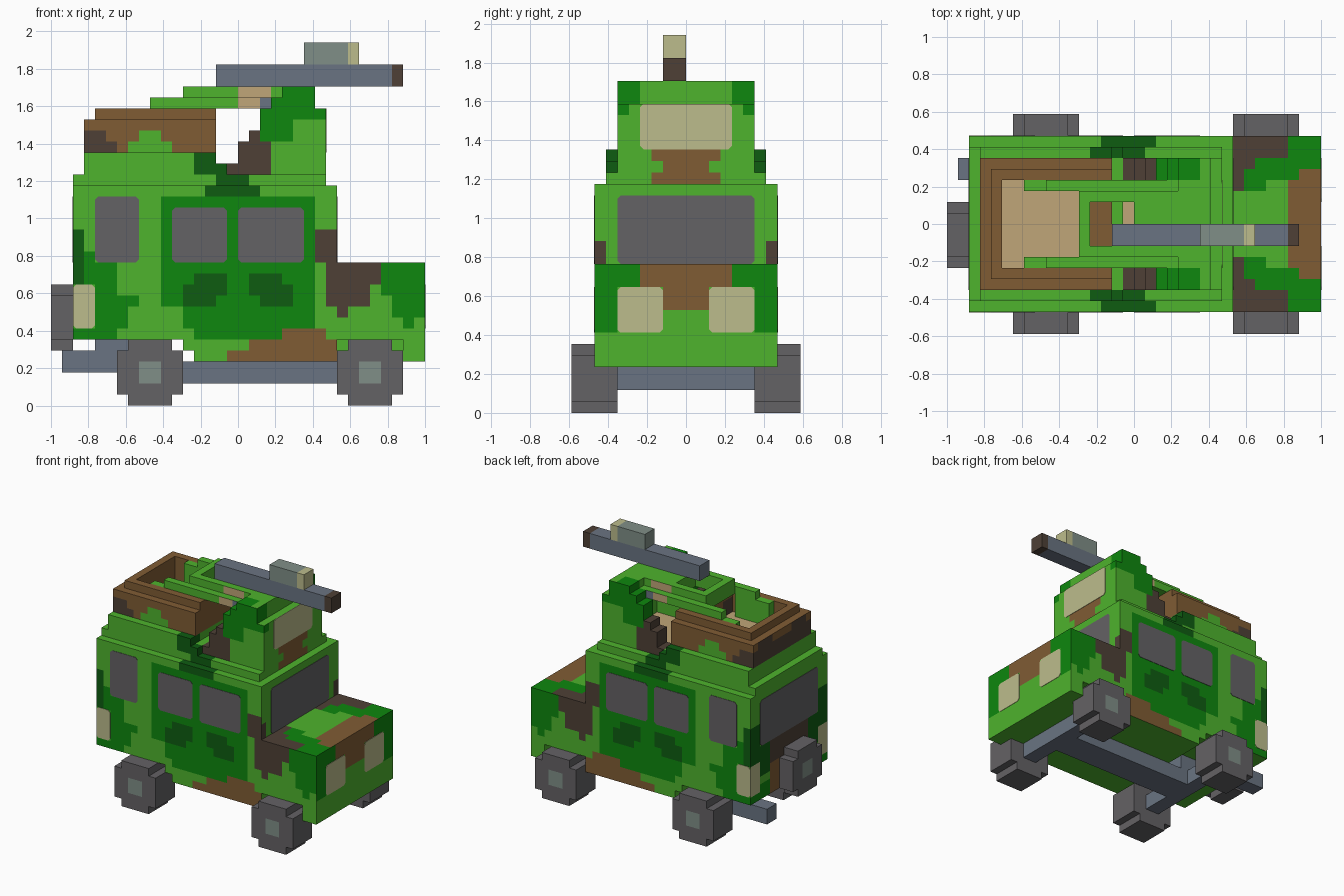
import bpy, bmesh
from itertools import product
from mathutils import Vector

UNIT = 1 / 17   # one block edge; the model is 34 blocks long

cube = bpy.data.objects.get("Cube")
if cube:
    bpy.data.objects.remove(cube)

# Flat colours
PALETTE = {
    "light green": "4eb32d", "mid green": "0e870e", "dark green": "0e5c11",
    "brown": "805c34", "dark brown": "4e4036", "rubber grey": "646265",
    "slate": "6a7482", "pale grey": "808f87", "cream": "bcbc8c", "tan": "c0a678",
}
MATS = {}


def linear(pair):
    c = int(pair, 16) / 255
    return c / 12.92 if c < 0.04 else ((c + 0.055) / 1.055) ** 2.4


for label, code in PALETTE.items():
    mat = bpy.data.materials.new(label)
    mat.use_nodes = True
    rgba = tuple(linear(code[i:i + 2]) for i in (0, 2, 4)) + (1.0,)
    mat.diffuse_color = rgba
    bsdf = next(n for n in mat.node_tree.nodes if n.type == 'BSDF_PRINCIPLED')
    bsdf.inputs["Base Color"].default_value = rgba
    bsdf.inputs["Roughness"].default_value = 0.9
    MATS[label] = mat

# Face direction test and the two coordinates a paint patch is measured in
SIDES = {
    "side": (lambda n: abs(n.y) > .5, lambda c: (c.x, c.z)),
    "nose": (lambda n: n.x > .5, lambda c: (abs(c.y), c.z)),
    "tail": (lambda n: n.x < -.5, lambda c: (abs(c.y), c.z)),
    "top": (lambda n: n.z > .5, lambda c: (c.x, abs(c.y))),
}


def cells(boxes):
    found = set()
    for x0, x1, y0, y1, z0, z1 in boxes:
        found.update(product(range(x0, x1), range(y0, y1), range(z0, z1)))
    return found


def both(x0, x1, y0, y1, z0, z1):
    """The same box on the left and on the right."""
    return [(x0, x1, y0, y1, z0, z1), (x0, x1, -y1, -y0, z0, z1)]


def finish(name, bm, labels):
    mesh = bpy.data.meshes.new(name)
    bm.to_mesh(mesh)
    bm.free()
    for label in labels:
        mesh.materials.append(MATS[label])
    obj = bpy.data.objects.new(name, mesh)
    bpy.context.collection.objects.link(obj)
    return obj


def build(name, colour, add, cut=(), paint=()):
    """Blocky solid; paint is a list of (side, colour, patches)."""
    solid = cells(add) - cells(cut)
    bm = bmesh.new()
    corners = {}
    for cell in solid:
        base = Vector(cell)
        for axis, sign in product(range(3), (-1, 1)):
            step = Vector([sign if i == axis else 0 for i in range(3)])
            if tuple(int(v) for v in base + step) in solid:
                continue
            u, v = Vector((0, 0, 0)), Vector((0, 0, 0))
            u[(axis + 1) % 3] = v[(axis + 2) % 3] = 1
            start = base + step if sign > 0 else base
            loop = [start, start + u, start + u + v, start + v]
            keys = [tuple(p) for p in (loop if sign > 0 else loop[::-1])]
            for k in keys:
                if k not in corners:
                    corners[k] = bm.verts.new(k)
            bm.faces.new([corners[k] for k in keys])
    bm.normal_update()
    labels = [colour]
    for side, label, patches in paint:
        if label not in labels:
            labels.append(label)
        facing, flat = SIDES[side]
        for f in bm.faces:
            if facing(f.normal):
                a, b = flat(f.calc_center_median())
                if any(p < a < q and r < b < s for p, q, r, s in patches):
                    f.material_index = labels.index(label)
    bmesh.ops.dissolve_limit(bm, angle_limit=.01, verts=bm.verts[:],
                             edges=bm.edges[:], delimit={'MATERIAL'})
    bmesh.ops.scale(bm, vec=(UNIT,) * 3, verts=bm.verts[:])
    return finish(name, bm, labels)


def plate(name, colour, axis, at, sign, u0, u1, v0, v1):
    """Thin pane with clipped corners; u is x or y, v is z."""
    c, bm = .3, bmesh.new()
    outline = [(u0 + c, v0), (u1 - c, v0), (u1, v0 + c), (u1, v1 - c),
               (u1 - c, v1), (u0 + c, v1), (u0, v1 - c), (u0, v0 + c)]
    pts = [(at, u, v) if axis == "x" else (u, at, v) for u, v in outline]
    face = bm.faces.new([bm.verts.new(Vector(p) * UNIT) for p in pts])
    out = bmesh.ops.extrude_face_region(bm, geom=[face])["geom"]
    shift = Vector((sign, 0, 0) if axis == "x" else (0, sign, 0)) * .003
    bmesh.ops.translate(bm, vec=shift, verts=[g for g in out if isinstance(g, bmesh.types.BMVert)])
    bmesh.ops.recalc_face_normals(bm, faces=bm.faces[:])
    finish(name, bm, [colour])


# Main body with doors and camouflage
build("cabin_body", "light green",
      [(-15, 9, -8, 8, 6, 20), (-4, 9, -8, 8, 4, 6), (-5, -4, -8, 8, 5, 6)],
      paint=[
          ("side", "mid green", [(-7, 7, 9, 19), (-5, 7, 7, 9), (-4, 7, 6, 7),
                                 (-15, -11, 6, 7), (-13, -10, 7, 9), (-13, -9, 9, 10),
                                 (-13, -11, 10, 13), (-15, -13, 11, 13), (-14, -13, 13, 14)]),
          ("side", "dark green", [(-4, -1, 10, 12), (-5, -2, 9, 11), (1, 4, 10, 12),
                                  (2, 5, 9, 11), (-3, 2, 19, 20), (-15, -14, 11, 16)]),
          ("side", "dark brown", [(7, 9, 13, 16), (8, 9, 9, 13)]),
          ("side", "brown", [(-1, 9, 4, 5), (1, 9, 5, 6), (4, 8, 6, 7)]),
          ("top", "dark green", [(-3, 2, 7, 8)]),
          ("nose", "dark brown", [(7, 8, 13, 15)]),
          ("tail", "dark green", [(6, 8, 11, 16), (4, 8, 9, 13)]),
          ("tail", "mid green", [(3, 8, 6, 8)]),
          ("tail", "dark brown", [(0, 4, 10, 13)]),
          ("tail", "brown", [(0, 4, 6, 10)]),
          ("tail", "cream", [(6, 8, 7, 11)]),
      ])
for s, tag in ((-1, "right"), (1, "left")):
    plate("rear_side_window_" + tag, "rubber grey", "y", 8 * s, s, -13, -9, 13, 19)
    plate("rear_door_window_" + tag, "rubber grey", "y", 8 * s, s, -6, -1, 13, 18)
    plate("front_door_window_" + tag, "rubber grey", "y", 8 * s, s, 0, 6, 13, 18)
    plate("tail_lamp_" + tag, "cream", "y", 8 * s, s, -15, -13, 7, 11)
    plate("head_lamp_" + tag, "cream", "x", 17, 1, 4 * s - 2, 4 * s + 2, 7, 11)
plate("windshield", "rubber grey", "x", 9, 1, -6, 6, 13, 19)
plate("rear_window", "rubber grey", "x", -15, -1, -6, 6, 13, 19)

# Hood with wheel arches
build("hood", "light green", [(9, 17, -8, 8, 4, 13)], both(9, 15, 6, 8, 4, 6), [
    ("side", "dark brown", [(9, 13, 11, 13), (8, 12, 9, 11), (9, 10, 8, 9)]),
    ("side", "mid green", [(13, 17, 10, 13), (14, 17, 8, 10), (15, 16, 7, 8)]),
    ("nose", "mid green", [(6, 8, 7, 13), (4, 6, 11, 13)]),
    ("nose", "brown", [(0, 2, 9, 13), (2, 4, 11, 13)]),
    ("top", "dark brown", [(9, 14, 5, 8), (9, 10, 3, 5)]),
    ("top", "mid green", [(11, 14, 4, 6), (10, 12, 3, 5), (14, 17, 4, 8)]),
    ("top", "brown", [(14, 17, 0, 4), (15, 17, 4, 5)]),
])

# Stepped roof deck
build("roof_deck", "light green",
      [(-15, 8, -7, 7, 20, 21), (-14, -2, -7, 7, 21, 23), (-2, -1, -7, 7, 21, 22)],
      paint=[
          ("side", "dark green", [(-4, -1, 21, 23), (-2, 1, 20, 21)]),
          ("top", "dark green", [(-4, 1, 6, 7)]),
          ("nose", "dark green", [(5, 7, 21, 23)]),
          ("top", "tan", [(-1, 7, 0, 4)]),
          ("nose", "brown", [(0, 3, 20, 21)]),
      ])

# Open cargo basket
build("cargo_basket", "brown",
      [(-14, -2, -6, 6, 23, 26), (-13, -2, -5, 5, 26, 27)],
      [(-12, -4, -4, 4, 24, 27)], [
          ("side", "dark brown", [(-14, -11, 23, 24), (-14, -12, 24, 25)]),
          ("side", "light green", [(-10, -6, 23, 24), (-9, -7, 24, 25)]),
          ("tail", "dark brown", [(0, 6, 23, 25), (2, 5, 25, 26)]),
          ("top", "tan", [(-12, -4, 0, 4)]),
          ("top", "brown", [(-4, -2, 0, 6)]),
      ])

# Gunner ring bridging basket and turret
build("gunner_ring", "light green",
      [(-5, 4, -4, 4, 27, 28), (-5, 4, -3, 3, 28, 29)]
      + both(-10, -5, 3, 4, 24, 27) + both(-8, -5, 3, 4, 27, 28),
      [(-4, 0, -2, 2, 27, 29)],
      [("side", "tan", [(0, 3, 27, 29)]), ("side", "slate", [(2, 3, 27, 28)])])

# Turret cab, open at the back
build("turret_cab", "light green",
      [(2, 8, -6, 6, 21, 27), (1, 2, -6, 6, 21, 25), (0, 1, -6, 6, 21, 24),
       (-1, 0, -6, 6, 21, 22), (3, 7, -6, 6, 27, 28), (4, 7, -6, 6, 28, 29)],
      [(-1, 7, -4, 4, 21, 27)], [
          ("side", "mid green", [(1, 5, 24, 29), (5, 8, 26, 29)]),
          ("side", "dark brown", [(-1, 3, 21, 24), (0, 2, 24, 25)]),
          ("nose", "brown", [(0, 3, 22, 23), (0, 2, 21, 22)]),
          ("nose", "mid green", [(5, 6, 26, 29), (4, 5, 27, 29)]),
          ("tail", "mid green", [(4, 6, 25, 29)]),
          ("tail", "dark brown", [(4, 6, 21, 25)]),
          ("top", "dark brown", [(-1, 2, 4, 6)]),
          ("top", "mid green", [(2, 6, 4, 6)]),
      ])
plate("turret_window", "cream", "x", 8, 1, -4, 4, 23, 27)

# Roof gun with sight
build("gun_barrel", "slate", [(-2, 14, -2, 0, 29, 31)])
build("gun_muzzle", "dark brown", [(14, 15, -2, 0, 29, 31)])
build("gun_sight", "pale grey", [(6, 10, -2, 0, 31, 33)])
build("sight_lens", "cream", [(10, 11, -2, 0, 31, 33)])

# Chassis and exhaust
build("chassis", "slate", [(-9, 13, -2, 2, 2, 4), (-9, -7, -6, 6, 2, 4),
                           (11, 13, -6, 6, 2, 4), (-10, -6, -2, 2, 4, 6)])
build("exhaust", "slate", [(-16, -10, 4, 6, 3, 5), (-13, -10, 4, 6, 5, 6)])

# Road wheels and spare wheel
for x, end in ((12, "front"), (-8, "rear")):
    for y, tag in ((-10, "right"), (6, "left")):
        build(f"wheel_{end}_{tag}", "rubber grey",
              [(x - 3, x + 3, y, y + 4, 1, 5), (x - 2, x + 2, y, y + 4, 0, 6)],
              paint=[("side", "pale grey", [(x - 1, x + 1, 2, 4)])])
spare = build("spare_wheel", "rubber grey",
              [(-17, -15, -3, 3, 6, 10), (-17, -15, -2, 2, 5, 11)],
              paint=[("tail", "pale grey", [(0, 1, 7, 9)])])
spare.location.y = -UNIT
